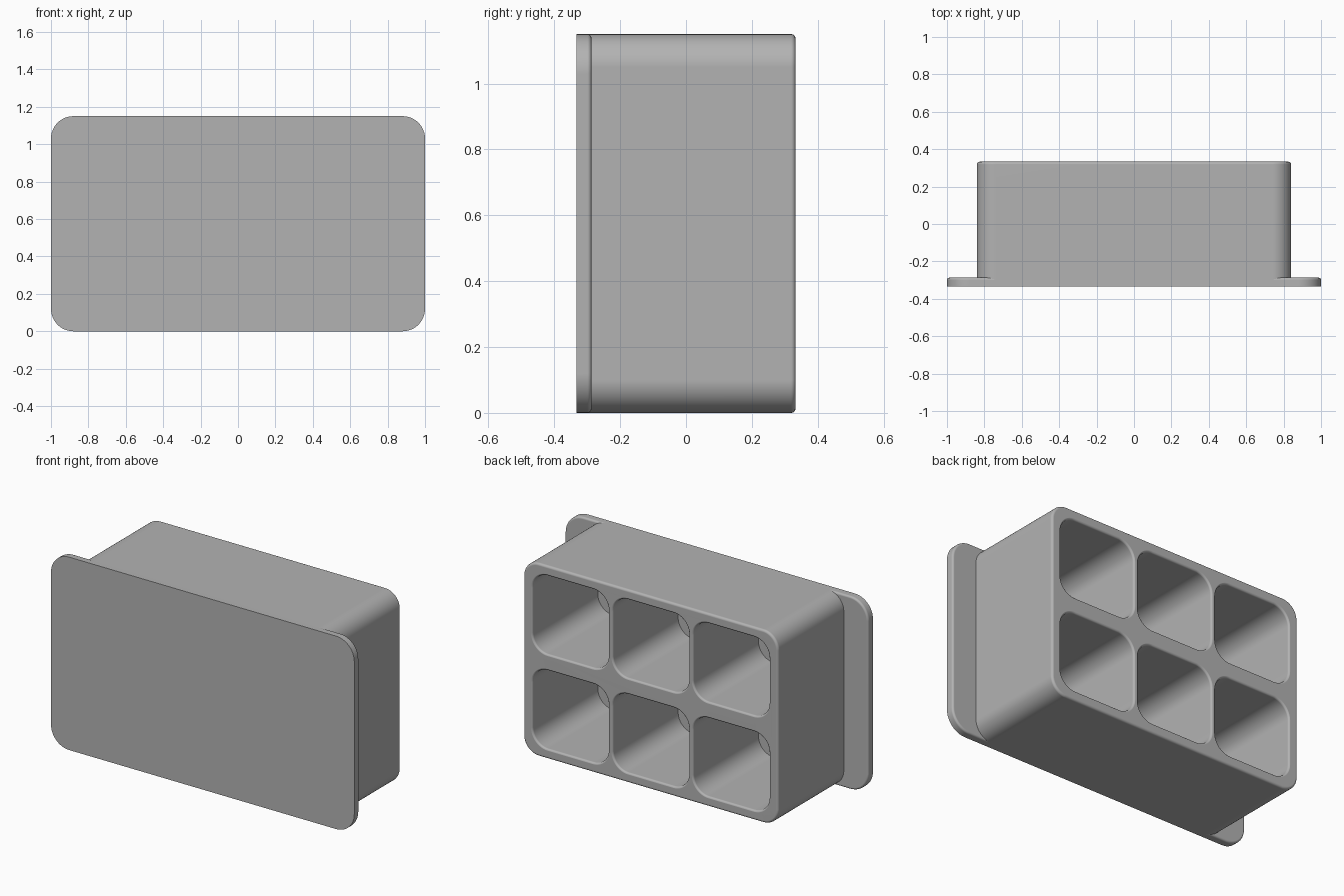
import bpy, bmesh, math

cube = bpy.data.objects.get("Cube")
if cube:
    bpy.data.objects.remove(cube, do_unlink=True)

HEIGHT = 1.15
MID = HEIGHT / 2
FRONT, STEP, BACK = -0.333, -0.287, 0.333

grey = bpy.data.materials.new("matte_grey")
grey.use_nodes = True
colour = (0.45, 0.45, 0.45, 1)
grey.diffuse_color = colour
grey.node_tree.nodes["Principled BSDF"].inputs["Base Color"].default_value = colour


def rounded_ring(bm, cx, cz, w, h, r, y, steps=12):
    """Rounded rectangle of vertices in the XZ plane at depth y."""
    ring = []
    for i, (sx, sz) in enumerate([(1, 1), (-1, 1), (-1, -1), (1, -1)]):
        for k in range(steps + 1):
            a = (i + k / steps) * math.pi / 2
            x = cx + sx * (w / 2 - r) + r * math.cos(a)
            z = cz + sz * (h / 2 - r) + r * math.sin(a)
            ring.append(bm.verts.new((x, y, z)))
    return ring


def loft(bm, cx, cz, w, h, r, stations):
    """Closed solid through (depth, outward offset) stations."""
    rings = [rounded_ring(bm, cx, cz, w + 2 * o, h + 2 * o, r + o, y) for y, o in stations]
    for a, b in zip(rings, rings[1:]):
        for i in range(len(a)):
            j = (i + 1) % len(a)
            bm.faces.new((a[i], a[j], b[j], b[i]))
    bm.faces.new(rings[0])
    bm.faces.new(rings[-1])


def finish(bm, name):
    bmesh.ops.recalc_face_normals(bm, faces=bm.faces)
    mesh = bpy.data.meshes.new(name)
    bm.to_mesh(mesh)
    bm.free()
    mesh.materials.append(grey)
    obj = bpy.data.objects.new(name, mesh)
    bpy.context.collection.objects.link(obj)
    return obj


def select(obj):
    bpy.ops.object.select_all(action='DESELECT')
    obj.select_set(True)
    bpy.context.view_layer.objects.active = obj


def smooth(obj):
    select(obj)
    bpy.ops.object.shade_smooth_by_angle(angle=math.radians(35))
    mod = obj.modifiers.new("even_normals", 'WEIGHTED_NORMAL')
    mod.keep_sharp = True


def round_over(y, r, steps=5):
    """Stations easing a rear edge inward."""
    angles = [k / steps * math.pi / 2 for k in range(steps + 1)]
    return [(y - r + r * math.sin(a), r * math.cos(a) - r) for a in angles]


# Front plate with a softened rear edge
bm = bmesh.new()
loft(bm, 0, MID, 2, HEIGHT, 0.12, [(FRONT, 0)] + round_over(STEP, 0.012))
smooth(finish(bm, "front_plate"))

# Body block
bm = bmesh.new()
loft(bm, 0, MID, 1.68, HEIGHT, 0.1, [(STEP - 0.014, 0)] + round_over(BACK, 0.014))
body = finish(bm, "compartment_body")

# Six compartments with flared mouths, open at the back
bm = bmesh.new()
flare = 0.012
mouth = [(BACK - flare + flare * math.sin(a), flare - flare * math.cos(a))
         for a in [k / 5 * math.pi / 2 for k in range(5)]]
mouth += [(BACK + 0.0005, flare)]
for column in (-1, 0, 1):
    for row in (-1, 1):
        loft(bm, column * 0.53, MID + row * 0.282, 0.5, 0.468, 0.1,
             [(STEP + 0.004, 0)] + mouth)
cutter = finish(bm, "compartment_cutter")
cutter.hide_render = True

select(body)
cut = body.modifiers.new("compartments", 'BOOLEAN')
cut.operation = 'DIFFERENCE'
cut.solver = 'EXACT'
cut.object = cutter
bpy.ops.object.modifier_apply(modifier=cut.name)
bpy.data.objects.remove(cutter, do_unlink=True)
smooth(body)
